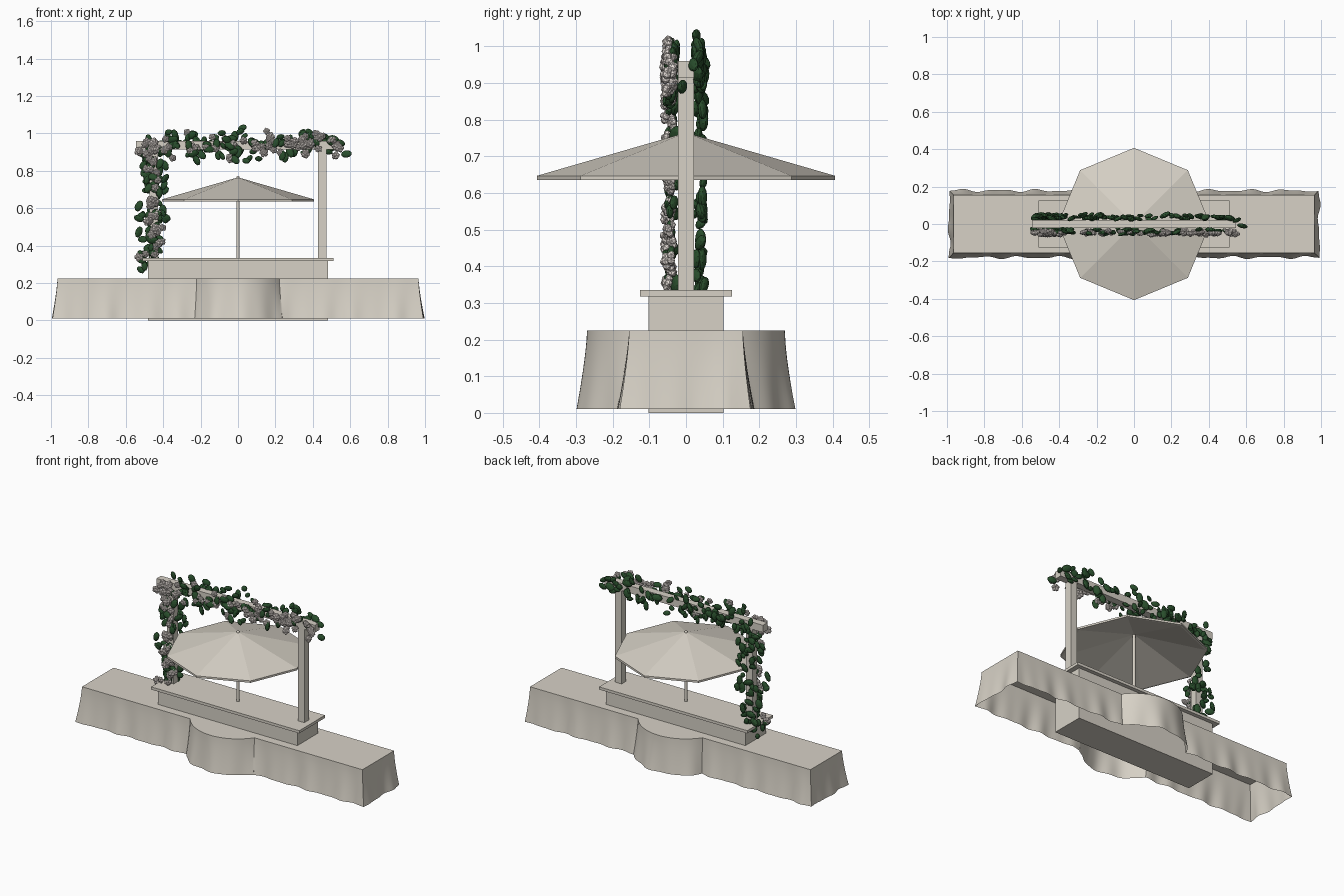
import bpy, bmesh, math, random
from mathutils import Matrix, Vector, Euler

random.seed(7)
old = bpy.data.objects.get("Cube")
if old:
    bpy.data.objects.remove(old, do_unlink=True)


def material(name, rgb):
    m = bpy.data.materials.new(name)
    m.use_nodes = True
    m.diffuse_color = (*rgb, 1)
    m.node_tree.nodes["Principled BSDF"].inputs["Base Color"].default_value = (*rgb, 1)
    return m


CREAM = material("cream", (0.68, 0.64, 0.565))
PETAL = material("petal white", (0.78, 0.72, 0.68))
GREEN = material("leaf green", (0.022, 0.075, 0.025))


def finish(bm, name, mat, smooth=None):
    mesh = bpy.data.meshes.new(name)
    bm.to_mesh(mesh)
    bm.free()
    mesh.materials.append(mat)
    ob = bpy.data.objects.new(name, mesh)
    bpy.context.collection.objects.link(ob)
    if smooth:
        mesh.shade_smooth()
        mesh.set_sharp_from_angle(angle=math.radians(smooth))
    return ob


def box(name, cx, hx, hy, z0, z1):
    bm = bmesh.new()
    m = Matrix.Translation((cx, 0, (z0 + z1) / 2)) @ Matrix.Diagonal((2 * hx, 2 * hy, z1 - z0, 1))
    bmesh.ops.create_cube(bm, size=1, matrix=m)
    return finish(bm, name, CREAM)


# Table cloth: long rectangle joined with a round bulge, flaring into folds
def cloth_outline():
    hx, hy, r = 0.965, 0.155, 0.27
    jx = math.sqrt(r * r - hy * hy)
    a0 = math.atan2(-hy, -jx)
    a1 = math.atan2(-hy, jx)

    def line(a, b, n):
        return [a.lerp(b, i / n) for i in range(n)]

    arc = [Vector((r * math.cos(a), r * math.sin(a)))
           for a in (a0 + (a1 - a0) * i / 36 for i in range(36))]
    half = line(Vector((-hx, -hy)), Vector((-jx, -hy)), 48) + arc
    half += line(Vector((jx, -hy)), Vector((hx, -hy)), 48)
    half += line(Vector((hx, -hy)), Vector((hx, hy)), 20)
    return half + [-p for p in half]


def drape():
    pts = cloth_outline()
    n = len(pts)
    z_top, z_hem, rows = 0.225, 0.01, 8
    normals, walk, dist = [], [], 0
    for i, p in enumerate(pts):
        a = (p - pts[i - 1]).normalized()
        b = (pts[(i + 1) % n] - p).normalized()
        na, nb = Vector((a.y, -a.x)), Vector((b.y, -b.x))
        normals.append((na + nb) / (1 + na.dot(nb)))
        walk.append(dist)
        dist += (pts[(i + 1) % n] - p).length
    bm = bmesh.new()
    rings = []
    for r in range(rows + 1):
        t = r / rows
        ring = []
        for p, nrm, s in zip(pts, normals, walk):
            u = 2 * math.pi * s / dist
            wave = 0.6 * math.sin(23 * u) + 0.4 * math.sin(37 * u + 1)
            q = p + nrm * (t ** 1.4 * 0.024 + t ** 1.2 * 0.009 * wave)
            ring.append(bm.verts.new((q.x, q.y, z_top + (z_hem - z_top) * t)))
        rings.append(ring)
    for up, low in zip(rings, rings[1:]):
        for i in range(n):
            j = (i + 1) % n
            bm.faces.new((up[i], low[i], low[j], up[j]))
    bm.faces.new(rings[0])
    finish(bm, "table_cloth", CREAM, 40)


drape()

# Planter base, slab and arbour frame
box("base_box", 0, 0.48, 0.102, 0, 0.32)
box("base_slab", 0, 0.51, 0.126, 0.318, 0.335)
for side, sx in (("left", 1), ("right", -1)):
    box(side + "_post", sx * 0.45, 0.022, 0.022, 0.335, 0.918)
box("top_beam", 0, 0.545, 0.022, 0.915, 0.96)

# Parasol: thin eight-sided canopy shell with a pole and finial
bm = bmesh.new()


def octagon(r, z):
    return [bm.verts.new((r * math.cos(k * math.pi / 4), r * math.sin(k * math.pi / 4), z))
            for k in range(8)]


outer, rim, inner = octagon(0.407, 0.647), octagon(0.407, 0.635), octagon(0.395, 0.635)
tip, under = bm.verts.new((0, 0, 0.765)), bm.verts.new((0, 0, 0.753))
for k in range(8):
    j = (k + 1) % 8
    bm.faces.new((outer[k], outer[j], tip))
    bm.faces.new((rim[k], rim[j], outer[j], outer[k]))
    bm.faces.new((inner[k], inner[j], rim[j], rim[k]))
    bm.faces.new((inner[j], inner[k], under))
finish(bm, "parasol_canopy", CREAM)

bm = bmesh.new()
bmesh.ops.create_cone(bm, cap_ends=True, segments=16, radius1=0.008, radius2=0.008,
                      depth=0.42, matrix=Matrix.Translation((0, 0, 0.545)))
finish(bm, "parasol_pole", CREAM, 40)
bm = bmesh.new()
bmesh.ops.create_uvsphere(bm, u_segments=12, v_segments=8, radius=0.009,
                          matrix=Matrix.Translation((0, 0, 0.764)))
finish(bm, "parasol_finial", CREAM, 60)


# Climbing plant: leaves on both faces, blossoms on the front
def spot(on_beam, y):
    if on_beam:
        x = random.uniform(-0.5, 0.55)
        return Vector((x, y, random.gauss(0.945, 0.034)))
    z = random.uniform(0.3, 0.93)
    return Vector((-0.46 + max(-0.07, min(0.07, random.gauss(0, 0.038))), y, z))


def add_leaf(bm, pos):
    turn = Euler((random.uniform(-0.5, 0.5), random.uniform(0, 6.28),
                  random.uniform(-0.5, 0.5))).to_matrix().to_4x4()
    s = random.uniform(0.75, 1.2)
    size = Matrix.Diagonal((0.027 * s, 0.011 * s, 0.018 * s, 1))
    bmesh.ops.create_icosphere(bm, subdivisions=2, radius=1,
                               matrix=Matrix.Translation(pos) @ turn @ size)


def add_blossom(bm, pos):
    r = random.uniform(0.018, 0.025)
    turn = Euler((random.uniform(-0.5, 0.5), random.uniform(0, 6.28), 0)).to_matrix().to_4x4()
    place = Matrix.Translation(pos) @ turn
    for k in range(6):
        a = k * math.tau / 5
        off = Vector((math.cos(a), 0, math.sin(a))) * r * 0.55 if k < 5 else Vector((0, -r * 0.3, 0))
        bmesh.ops.create_icosphere(bm, subdivisions=1, radius=r * 0.55,
                                   matrix=place @ Matrix.Translation(off))


leaves, blossoms = bmesh.new(), bmesh.new()
for on_beam, front, back, flowers in ((True, 48, 72, 62), (False, 36, 52, 36)):
    for _ in range(front):
        add_leaf(leaves, spot(on_beam, random.uniform(-0.05, -0.027)))
    for _ in range(back):
        add_leaf(leaves, spot(on_beam, random.uniform(0.026, 0.05)))
    for _ in range(flowers):
        add_blossom(blossoms, spot(on_beam, random.uniform(-0.055, -0.035)))
for x, y, z in ((-0.52, 0.04, 0.27), (-0.5, -0.04, 0.29), (0.58, -0.01, 0.89), (0.55, 0.02, 0.95)):
    add_leaf(leaves, Vector((x, y, z)))
finish(leaves, "vine_leaves", GREEN)
finish(blossoms, "vine_blossoms", PETAL)
